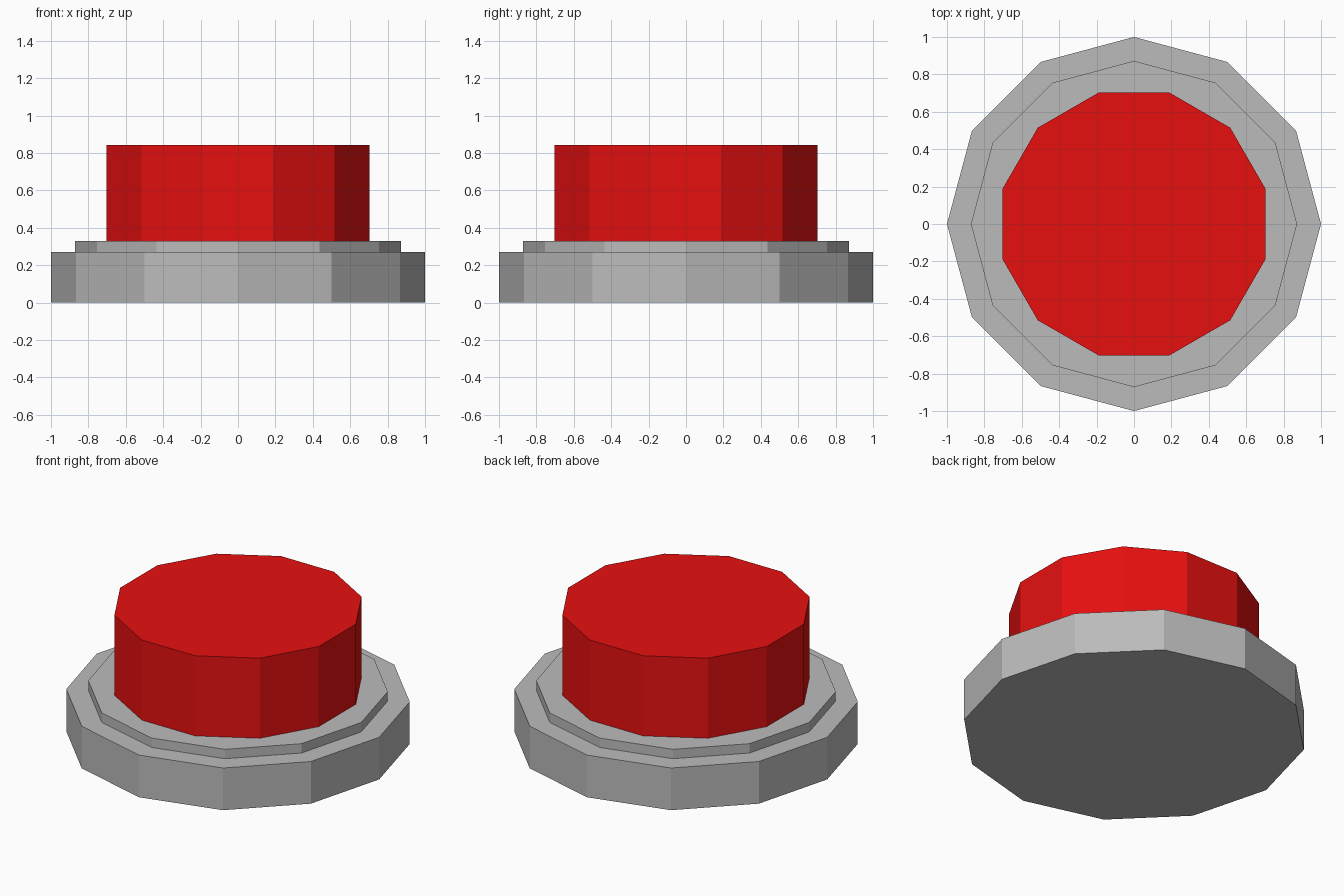
import bpy
import bmesh
from math import cos, sin, pi

if "Cube" in bpy.data.objects:
    bpy.data.objects.remove(bpy.data.objects["Cube"], do_unlink=True)

SIDES = 12


def material(name, rgb):
    mat = bpy.data.materials.new(name)
    mat.use_nodes = True
    colour = (*rgb, 1.0)
    mat.diffuse_color = colour
    mat.node_tree.nodes["Principled BSDF"].inputs["Base Color"].default_value = colour
    return mat


def turned_part(name, profile, mat, turn=0.0):
    """Flat-sided solid from (radius, height) rings, capped at both ends."""
    bm = bmesh.new()
    rings = []
    for r, z in profile:
        angles = [turn + 2 * pi * i / SIDES for i in range(SIDES)]
        rings.append([bm.verts.new((r * cos(a), r * sin(a), z)) for a in angles])
    for low, high in zip(rings, rings[1:]):
        for i in range(SIDES):
            j = (i + 1) % SIDES
            bm.faces.new((low[i], low[j], high[j], high[i]))
    bm.faces.new(rings[0][::-1])
    bm.faces.new(rings[-1])
    bmesh.ops.recalc_face_normals(bm, faces=bm.faces)
    mesh = bpy.data.meshes.new(name)
    bm.to_mesh(mesh)
    bm.free()
    mesh.materials.append(mat)
    obj = bpy.data.objects.new(name, mesh)
    bpy.context.collection.objects.link(obj)
    return obj


grey = material("grey housing", (0.5, 0.5, 0.5))
red = material("red cap", (0.8, 0.005, 0.005))

# Housing: wide base stepping up to a thin collar
turned_part("housing", [(1.0, 0.0), (1.0, 0.27), (0.872, 0.27), (0.872, 0.33)], grey)

# Push cap: turned half a side so its flats face the axes, sunk a little into the collar
apothem = 0.703
turned_part("push_cap", [(apothem / cos(pi / SIDES), 0.31),
                         (apothem / cos(pi / SIDES), 0.843)], red, pi / SIDES)
